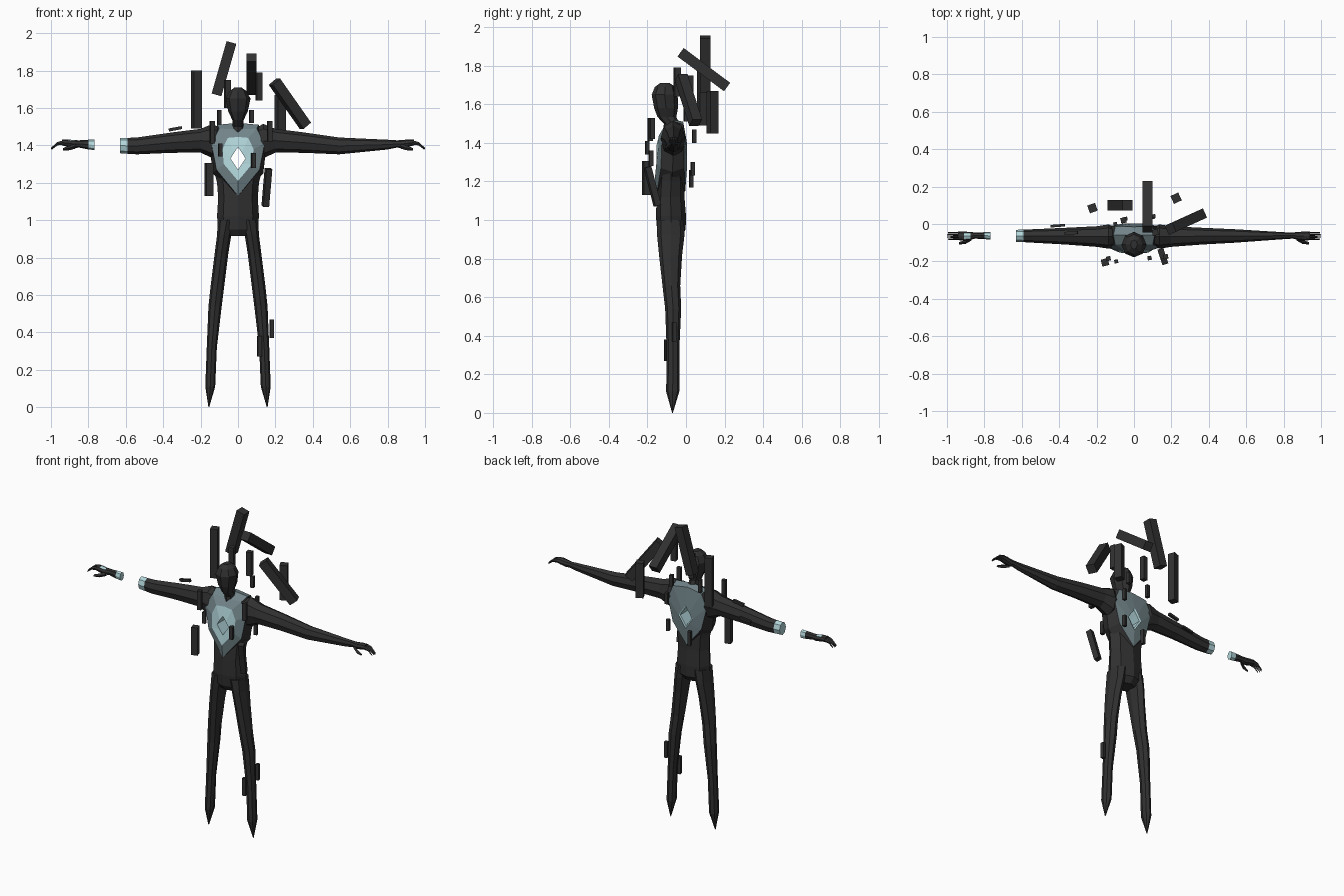
import bpy, bmesh, math
from mathutils import Vector, Matrix


def material(name, rgb):
    m = bpy.data.materials.new(name)
    m.diffuse_color = (*rgb, 1)
    return m


MATS = [material("charcoal", (0.03, 0.03, 0.03)),
        material("slate", (0.17, 0.235, 0.255)),
        material("pale_cyan", (0.45, 0.68, 0.71))]
DARK, SLATE, CYAN = 0, 1, 2


def finish(name, bm):
    bmesh.ops.recalc_face_normals(bm, faces=bm.faces)
    me = bpy.data.meshes.new(name)
    bm.to_mesh(me)
    bm.free()
    for m in MATS:
        me.materials.append(m)
    ob = bpy.data.objects.new(name, me)
    bpy.context.collection.objects.link(ob)
    return ob


def loft(name, rings, rule=None, closed=False):
    """Skin a list of rings; rule(band, side, centre) gives the colour."""
    bm = bmesh.new()
    vs = [[bm.verts.new(p) for p in r] for r in rings]
    n = len(vs[0])
    bands = len(vs) if closed else len(vs) - 1
    for b in range(bands):
        lo, hi = vs[b], vs[(b + 1) % len(vs)]
        for i in range(n):
            j = (i + 1) % n
            f = bm.faces.new((lo[i], lo[j], hi[j], hi[i]))
            if rule:
                f.material_index = rule(b, i, f.calc_center_median())
    if not closed:
        for r in (vs[0], vs[-1]):
            f = bm.faces.new(r)
            if rule:
                f.material_index = rule(-1, 0, f.calc_center_median())
    return finish(name, bm)


def oval(a0, a1, b0, b1, n=8, turn=0.0):
    """Points of an oval inside a rectangle."""
    ca, cb, ra, rb = (a0 + a1) / 2, (b0 + b1) / 2, (a1 - a0) / 2, (b1 - b0) / 2
    return [(ca + ra * math.cos(turn + i * math.tau / n),
             cb + rb * math.sin(turn + i * math.tau / n)) for i in range(n)]


def z_rings(rows, n=8):          # rows: z, x0, x1, y0, y1
    return [[(x, y, r[0]) for x, y in oval(*r[1:], n)] for r in rows]


def x_rings(rows, side, n=8):    # rows: x, y0, y1, z0, z1
    return [[(side * r[0], y, z) for y, z in oval(*r[1:], n)] for r in rows]


def bar(name, a, b, t, twist=0.0, t2=None):
    """Square bar between two points."""
    a, b = Vector(a), Vector(b)
    d = b - a
    bm = bmesh.new()
    bmesh.ops.create_cube(bm, size=1)
    rot = d.to_track_quat('Z', 'Y').to_matrix().to_4x4()
    bm.transform(Matrix.Translation((a + b) / 2) @ rot
                 @ Matrix.Rotation(math.radians(twist), 4, 'Z')
                 @ Matrix.Diagonal((t, t2 or t, d.length, 1)))
    return finish(name, bm)


# Chest: closed sequence of outlines around an open kite-shaped core
def outline(half):               # half: x, y, z from top to bottom
    return half + [(-x, y, z) for x, y, z in reversed(half[1:-1])]


kite = [(0, 1.39), (0.021, 1.36), (0.04, 1.33), (0.02, 1.30), (0, 1.27)]
front_core = outline([(x, -0.152, z) for x, z in kite])
front_glow = outline([(0, -0.135, 1.445), (0.055, -0.14, 1.44), (0.083, -0.143, 1.38),
                      (0.076, -0.153, 1.30), (0, -0.162, 1.21)])
front_plate = outline([(0, -0.105, 1.485), (0.10, -0.11, 1.49), (0.142, -0.125, 1.41),
                       (0.115, -0.13, 1.27), (0, -0.153, 1.13)])
rim = outline([(0, -0.06, 1.52), (0.11, -0.06, 1.51), (0.155, -0.065, 1.42),
               (0.135, -0.07, 1.25), (0, -0.07, 1.10)])
back_plate = outline([(0, -0.015, 1.51), (0.10, -0.012, 1.495), (0.135, -0.012, 1.41),
                      (0.10, -0.01, 1.27), (0, -0.004, 1.15)])
back_glow = outline([(x * 1.25, 0.004, 1.33 + (z - 1.33) * 1.25) for x, z in kite])
back_core = outline([(x, 0.0, z) for x, z in kite])


def chest_colour(band, side, c):
    if band in (0, 5, 6):
        return CYAN
    if band in (1, 4):
        return SLATE
    return SLATE if side in (0, 7) else DARK


loft("chest", [front_core, front_glow, front_plate, rim, back_plate, back_glow, back_core],
     chest_colour, closed=True)

# Abdomen and hips
loft("abdomen", z_rings([
    (0.915, -0.06, 0.06, -0.125, -0.03), (0.95, -0.105, 0.105, -0.15, -0.002),
    (1.02, -0.112, 0.112, -0.156, 0.0), (1.12, -0.106, 0.106, -0.152, -0.008),
    (1.20, -0.112, 0.112, -0.147, -0.008), (1.265, -0.128, 0.128, -0.14, -0.015)]))

# Head with narrow neck
loft("head", z_rings([
    (1.42, -0.035, 0.035, -0.12, -0.03), (1.50, -0.03, 0.03, -0.115, -0.035),
    (1.535, -0.03, 0.03, -0.148, -0.05), (1.58, -0.052, 0.052, -0.165, -0.042),
    (1.65, -0.067, 0.067, -0.178, -0.043), (1.69, -0.045, 0.045, -0.162, -0.055),
    (1.71, -0.018, 0.018, -0.135, -0.085)]))

# Arms share one profile; one is severed with glowing stumps
ARM = [(0.10, -0.115, -0.02, 1.34, 1.495), (0.135, -0.132, -0.002, 1.33, 1.515),
       (0.20, -0.122, -0.012, 1.362, 1.488), (0.36, -0.11, -0.02, 1.36, 1.468),
       (0.54, -0.10, -0.028, 1.352, 1.442)]
STUMP = [(0.59, -0.097, -0.03, 1.355, 1.44), (0.632, -0.095, -0.031, 1.358, 1.44)]
WRIST = [(0.768, -0.083, -0.043, 1.375, 1.43), (0.80, -0.081, -0.044, 1.378, 1.43)]
PALM = [(0.85, -0.078, -0.045, 1.388, 1.427), (0.875, -0.085, -0.043, 1.385, 1.428),
        (0.91, -0.09, -0.04, 1.392, 1.432), (0.94, -0.086, -0.04, 1.40, 1.43)]
loft("whole_arm", x_rings(ARM + WRIST[1:] + PALM, 1))
loft("severed_arm", x_rings(ARM + STUMP, -1),
     lambda b, i, c: CYAN if c.x < -0.59 else DARK)
loft("severed_hand", x_rings(WRIST + PALM, -1),
     lambda b, i, c: CYAN if c.x > -0.80 or (-0.91 < c.x < -0.875 and c.z > 1.42) else DARK)

for s, label in ((1, "right"), (-1, "left")):
    # Curled fingers and thumb
    for k in range(4):
        y = -0.081 + k * 0.0115
        tip = 1.0 - (0.006 if k in (0, 3) else 0)
        loft(f"{label}_finger_{k + 1}", x_rings([
            (0.93, y - 0.005, y + 0.005, 1.404, 1.428), (0.965, y - 0.005, y + 0.005, 1.400, 1.418),
            (tip, y - 0.003, y + 0.003, 1.378, 1.387)], s, 4))
    loft(f"{label}_thumb", x_rings([
        (0.868, -0.088, -0.065, 1.383, 1.41), (0.90, -0.106, -0.085, 1.374, 1.398),
        (0.935, -0.11, -0.096, 1.372, 1.386)], s, 4))
    # Legs tapering to pointed feet
    rows = [(0.0, 0.154, 0.158, -0.072, -0.068), (0.11, 0.122, 0.175, -0.103, -0.035),
            (0.32, 0.113, 0.167, -0.10, -0.035), (0.54, 0.087, 0.158, -0.108, -0.025),
            (0.66, 0.072, 0.145, -0.122, -0.03), (0.82, 0.052, 0.125, -0.14, -0.02),
            (0.92, 0.036, 0.112, -0.15, -0.008), (1.0, 0.01, 0.108, -0.15, -0.01)]
    loft(f"{label}_leg", [[(s * x, y, z) for x, y, z in r] for r in z_rings(rows)])

# Large floating shards around the head and shoulders: ends, thickness, twist
SHARDS = [((-0.222, 0.085, 1.49), (-0.222, 0.085, 1.80), 0.044, 20),
          ((-0.115, 0.10, 1.67), (-0.035, 0.10, 1.95), 0.054, 0),
          ((0.073, -0.028, 1.87), (0.073, 0.213, 1.69), 0.054, 0),
          ((0.195, -0.025, 1.74), (0.36, 0.05, 1.505), 0.054, 0),
          ((0.225, 0.138, 1.45), (0.225, 0.138, 1.67), 0.046, 25),
          ((0.163, -0.20, 1.275), (0.146, -0.148, 1.075), 0.033, 0),
          ((-0.155, -0.205, 1.13), (-0.155, -0.205, 1.305), 0.038, 15)]
for k, (a, b, t, w) in enumerate(SHARDS):
    bar(f"large_shard_{k + 1}", a, b, t, w)

# Small upright shards: x, y, bottom, top, thickness
SPLINTERS = [(0.113, -0.045, 1.64, 1.79, 0.032), (-0.056, 0.02, 1.60, 1.75, 0.03),
             (-0.10, 0.0, 1.51, 1.59, 0.02), (0.073, 0.04, 1.52, 1.59, 0.022),
             (0.17, -0.175, 1.42, 1.53, 0.025), (-0.137, -0.185, 1.41, 1.53, 0.024),
             (-0.095, -0.20, 1.34, 1.41, 0.02), (0.083, -0.182, 1.28, 1.36, 0.022),
             (0.18, -0.06, 0.37, 0.47, 0.02), (0.115, -0.10, 0.27, 0.38, 0.022),
             (0.10, 0.036, 1.23, 1.30, 0.02), (-0.045, 0.028, 1.17, 1.26, 0.02),
             (0.105, 0.042, 1.40, 1.47, 0.02)]
for k, (x, y, z0, z1, t) in enumerate(SPLINTERS):
    bar(f"splinter_{k + 1}", (x, y, z0), (x, y, z1), t, 12)

# Flat slivers beside the severed arm
bar("arm_sliver_top", (-0.37, -0.05, 1.482), (-0.30, -0.046, 1.495), 0.016)
bar("arm_sliver_back", (-0.445, -0.012, 1.41), (-0.37, -0.006, 1.42), 0.014)
